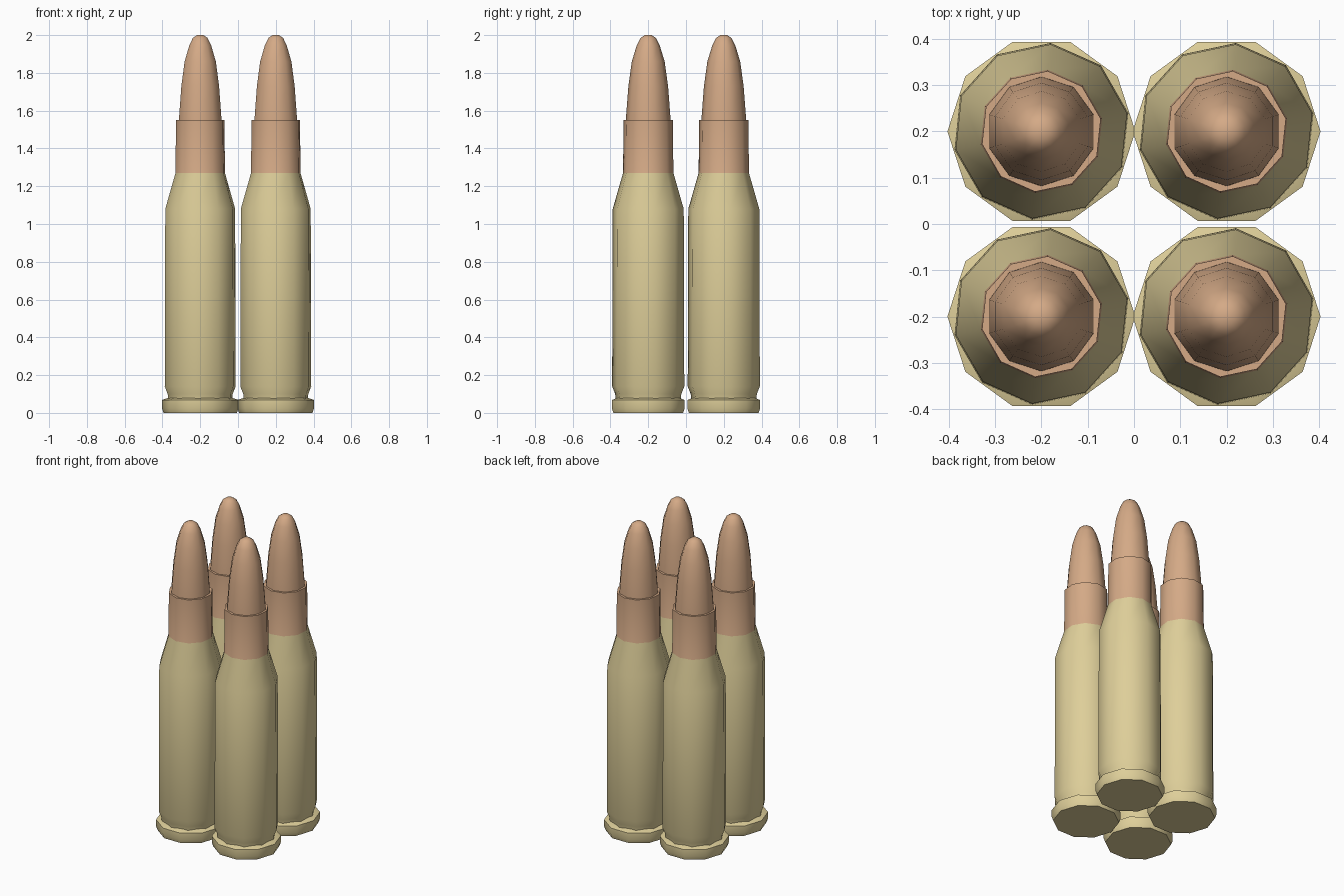
import bpy, bmesh, math

if "Cube" in bpy.data.objects:
    bpy.data.objects.remove(bpy.data.objects["Cube"])


def material(name, rgb):
    m = bpy.data.materials.new(name)
    m.diffuse_color = (*rgb, 1.0)
    m.use_nodes = True
    m.node_tree.nodes["Principled BSDF"].inputs["Base Color"].default_value = m.diffuse_color
    return m


BRASS = material("pale brass", (0.73, 0.62, 0.32))
COPPER = material("copper", (0.66, 0.40, 0.24))


def lathe(name, profile, sides, phase, mats, x, y, split=None):
    """Spin (radius, z) rings into a closed solid; faces above split use the second material."""
    bm = bmesh.new()
    rings = []
    for r, z in profile:
        angles = [math.radians(phase) + 2 * math.pi * i / sides for i in range(sides)]
        rings.append([bm.verts.new((r * math.cos(a), r * math.sin(a), z)) for a in angles])
    for lo, hi in zip(rings, rings[1:]):
        for i in range(sides):
            j = (i + 1) % sides
            bm.faces.new((lo[i], lo[j], hi[j], hi[i]))
    bm.faces.new(rings[0][::-1])
    bm.faces.new(rings[-1])
    for f in bm.faces:
        if split is not None and f.calc_center_median().z > split:
            f.material_index = 1
    bmesh.ops.recalc_face_normals(bm, faces=bm.faces)
    mesh = bpy.data.meshes.new(name)
    bm.to_mesh(mesh)
    bm.free()
    for m in mats:
        mesh.materials.append(m)
    ob = bpy.data.objects.new(name, mesh)
    ob.location = (x, y, 0)
    bpy.context.collection.objects.link(ob)
    bpy.ops.object.select_all(action='DESELECT')
    ob.select_set(True)
    bpy.context.view_layer.objects.active = ob
    bpy.ops.object.shade_smooth_by_angle(angle=math.radians(46))
    return ob


RIM = [(0.194, 0.0), (0.203, 0.025), (0.203, 0.068), (0.17, 0.08)]
# groove, straight wall, shoulder, neck
CASE = [(0.172, 0.06), (0.176, 0.10), (0.192, 0.14), (0.189, 1.08),
        (0.134, 1.27), (0.131, 1.55)]
BULLET = [(0.119, 1.50), (0.118, 1.56), (0.105, 1.73), (0.087, 1.86),
          (0.061, 1.945), (0.041, 1.985), (0.018, 2.0)]

# four identical cartridges in a square
for x in (-0.2, 0.2):
    for y in (-0.2, 0.2):
        lathe("case_rim", RIM, 10, 0, [BRASS], x, y)
        lathe("case_body", CASE, 10, 12, [BRASS, COPPER], x, y, split=1.27)
        lathe("bullet", BULLET, 10, 18, [COPPER], x, y)
